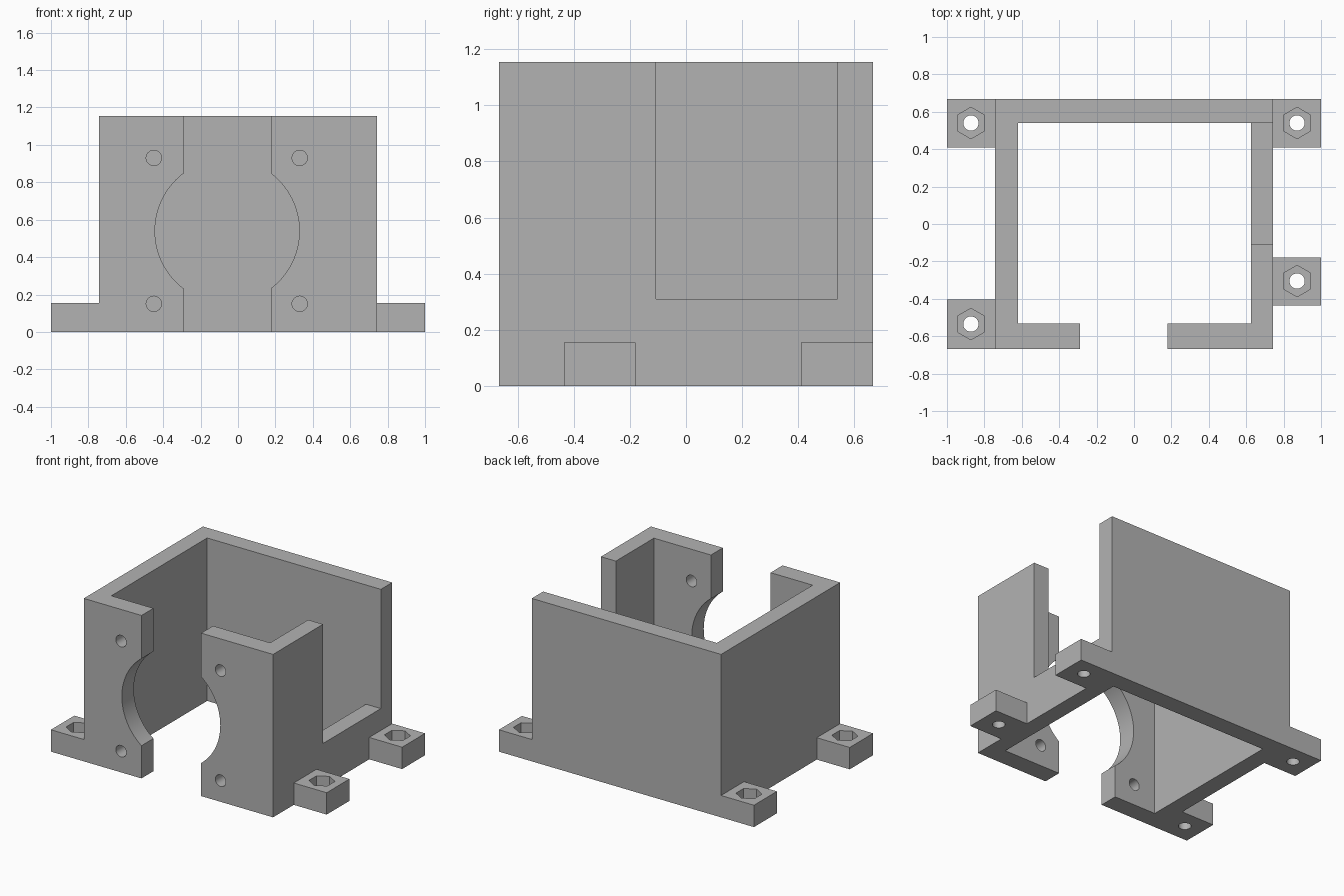
import bpy, math

cube = bpy.data.objects.get("Cube")
if cube:
    bpy.data.objects.remove(cube, do_unlink=True)

grey = bpy.data.materials.new("plain grey")
grey.use_nodes = True
grey.diffuse_color = (0.45, 0.45, 0.45, 1)
grey.node_tree.nodes["Principled BSDF"].inputs["Base Color"].default_value = (0.45, 0.45, 0.45, 1)


def box(name, x0, x1, y0, y1, z0, z1):
    bpy.ops.mesh.primitive_cube_add(size=1)
    ob = bpy.context.object
    ob.name = name
    ob.scale = (x1 - x0, y1 - y0, z1 - z0)
    ob.location = ((x0 + x1) / 2, (y0 + y1) / 2, (z0 + z1) / 2)
    bpy.ops.object.transform_apply(location=True, rotation=True, scale=True)
    ob.data.materials.append(grey)
    return ob


def cylinder(name, radius, depth, location, sides=32, rotation=(0, 0, 0)):
    bpy.ops.mesh.primitive_cylinder_add(vertices=sides, radius=radius, depth=depth,
                                        location=location, rotation=rotation)
    ob = bpy.context.object
    ob.name = name
    ob.hide_render = True
    bpy.ops.object.transform_apply(location=True, rotation=True, scale=True)
    ob.data.materials.append(grey)
    return ob


def combine(target, tool, operation):
    mod = target.modifiers.new("boolean", 'BOOLEAN')
    mod.operation = operation
    mod.solver = 'EXACT'
    mod.object = tool
    bpy.context.view_layer.objects.active = target
    bpy.ops.object.modifier_apply(modifier=mod.name)
    bpy.data.objects.remove(tool, do_unlink=True)


# Outer block of the housing
W, D, H = 0.742, 0.667, 1.155
housing = box("motor_housing", -W, W, -D, D, 0, H)

# Mounting lugs, each overlapping the wall slightly: side, y range, hole centre
LUG_H = 0.155
lugs = [(-1, 0.41, D, 0.54), (-1, -D, -0.405, -0.535),
        (1, 0.41, D, 0.54), (1, -0.435, -0.18, -0.305)]
for side, y0, y1, yc in lugs:
    xs = sorted((side * 0.7, side * 1.0))
    combine(housing, box("lug", *xs, y0, y1, 0, LUG_H), 'UNION')

# Open interior, front gap and side notch
combine(housing, box("cavity", -0.62, 0.625, -0.533, 0.54, -0.2, 1.4), 'DIFFERENCE')
combine(housing, box("front_gap", -0.29, 0.178, -0.9, -0.4, -0.2, 1.4), 'DIFFERENCE')
combine(housing, box("side_notch", 0.5, 0.9, -0.107, 0.54, 0.31, 1.4), 'DIFFERENCE')

# Round bore and screw holes through the front wall
sideways = (math.pi / 2, 0, 0)
bore = cylinder("front_bore", 0.386, 0.4, (-0.058, -0.6, 0.54), 96, sideways)
combine(housing, bore, 'DIFFERENCE')
for x in (-0.45, 0.33):
    for z in (0.15, 0.93):
        hole = cylinder("screw_hole", 0.041, 0.4, (x, -0.6, z), 32, sideways)
        combine(housing, hole, 'DIFFERENCE')

# Bolt holes with hexagonal nut pockets in the lugs
POCKET = 0.085
for side, y0, y1, yc in lugs:
    x = side * 0.872
    combine(housing, cylinder("bolt_hole", 0.041, 0.6, (x, yc, 0)), 'DIFFERENCE')
    pocket = cylinder("nut_pocket", 0.084, 0.2, (x, yc, LUG_H - POCKET + 0.1), 6)
    combine(housing, pocket, 'DIFFERENCE')

# Smooth the round walls, keep the edges crisp
bpy.ops.object.select_all(action='DESELECT')
housing.select_set(True)
bpy.context.view_layer.objects.active = housing
bpy.ops.object.shade_smooth_by_angle(angle=math.radians(30))
